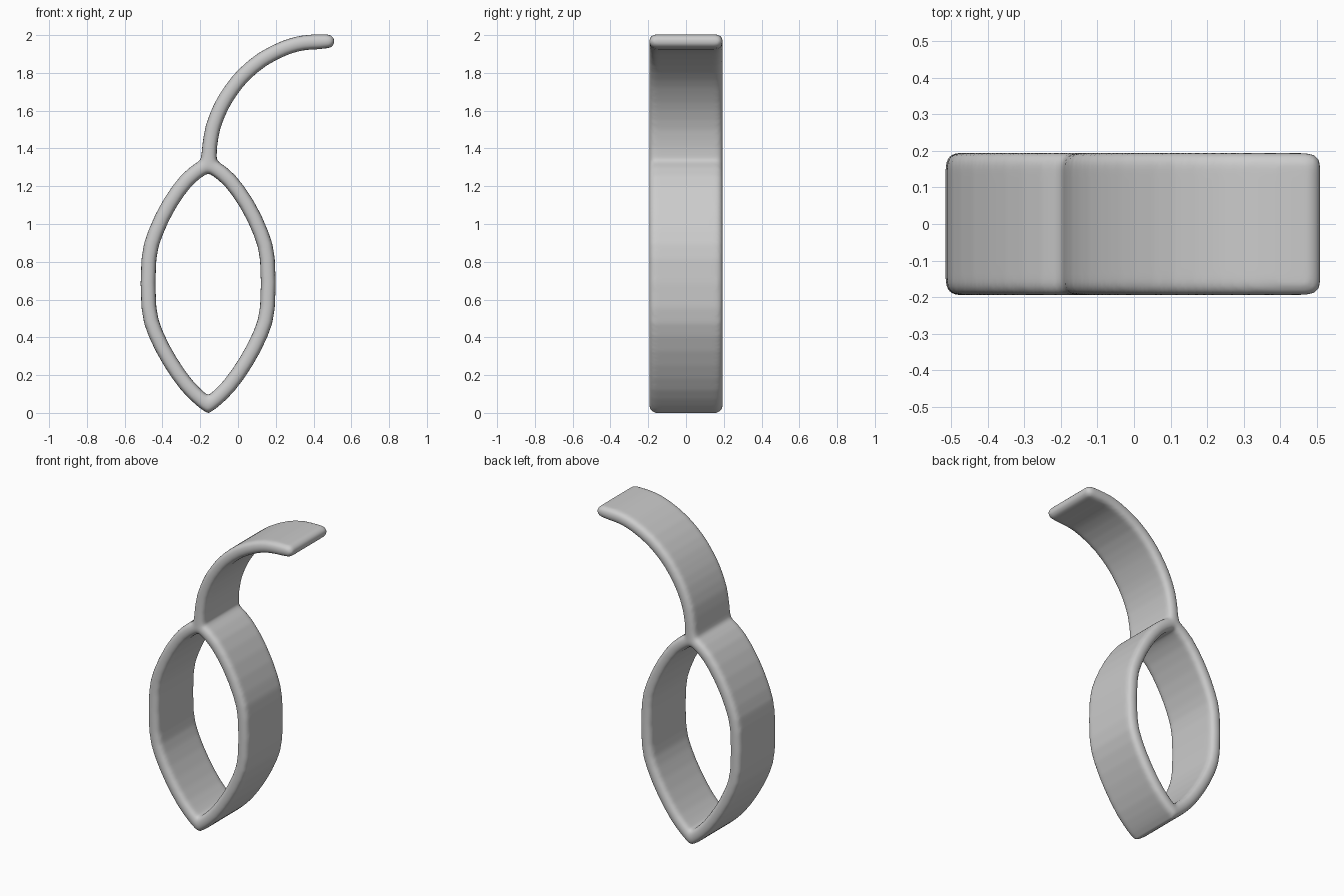
import bpy, bmesh, math
from mathutils import Vector

cube = bpy.data.objects.get("Cube")
if cube:
    bpy.data.objects.remove(cube, do_unlink=True)

HALF, DEPTH, ROUND = 0.039, 0.195, 0.034
CENTRE = -0.158

grey = bpy.data.materials.new("plain grey")
grey.use_nodes = True
grey.diffuse_color = (0.6, 0.6, 0.6, 1)
grey.node_tree.nodes["Principled BSDF"].inputs["Base Color"].default_value = (0.6, 0.6, 0.6, 1)


def section(half, depth, radius, steps=5):
    """Rounded rectangle as (thickness, depth) pairs."""
    pts = []
    for q, (sx, sy) in enumerate([(1, 1), (-1, 1), (-1, -1), (1, -1)]):
        for i in range(steps + 1):
            a = math.pi / 2 * (q + i / steps)
            pts.append((sx * (half - radius) + radius * math.cos(a),
                        sy * (depth - radius) + radius * math.sin(a)))
    return pts


def refine(points):
    """Add a softly curved midpoint between each pair of points."""
    out = []
    for i in range(len(points) - 1):
        p, a, b, q = (Vector(points[min(max(j, 0), len(points) - 1)])
                      for j in range(i - 1, i + 3))
        out += [a, (9 * (a + b) - p - q) / 16]
    return out + [Vector(points[-1])]


def sweep(bm, path, closed):
    """Sweep the section along (x, z, half, inset) points with mitred joints."""
    rings = []
    n = len(path)
    pos = [Vector((p[0], p[1])) for p in path]
    for i, (x, z, half, inset) in enumerate(path):
        a = pos[i - 1] if closed or i else pos[i]
        b = pos[(i + 1) % n] if closed or i < n - 1 else pos[i]
        before, after = (pos[i] - a).normalized(), (b - pos[i]).normalized()
        tangent = (before + after).normalized()
        normal = Vector((-tangent.y, tangent.x))
        mitre = 1 / max(0.72, tangent.dot(after if after.length else before))
        ring = section(half - inset, DEPTH - inset, max(ROUND - inset, 0.002))
        rings.append([bm.verts.new((x + normal.x * t * mitre, y, z + normal.y * t * mitre))
                      for t, y in ring])
    for i in range(n if closed else n - 1):
        r, s = rings[i], rings[(i + 1) % n]
        for j in range(len(r)):
            k = (j + 1) % len(r)
            bm.faces.new((r[j], r[k], s[k], s[j]))
    if not closed:
        bm.faces.new(rings[0])
        bm.faces.new(rings[-1])


bm = bmesh.new()

# Pointed oval band, mirrored about its own centre line
side = refine([(0, 0.043), (0.035, 0.069), (0.112, 0.145), (0.2, 0.27), (0.278, 0.42),
               (0.314, 0.56), (0.314, 0.81), (0.28, 0.95), (0.205, 1.105), (0.115, 1.23),
               (0.035, 1.295), (0, 1.308)])
right = [(CENTRE + x, z, HALF, 0) for x, z in side]
left = [(CENTRE - x, z, HALF, 0) for x, z in reversed(side[1:-1])]
sweep(bm, right + left, True)

# Curved stem, slightly flared at the oval, with a rounded free end
stem = [(CENTRE, 1.30, 0.056, 0), (-0.156, 1.335, 0.044, 0), (-0.153, 1.365, 0.040, 0)]
stem += [(x, z, HALF, 0) for x, z in refine(
    [(-0.150, 1.41), (-0.133, 1.51), (-0.09, 1.62), (-0.035, 1.71), (0.03, 1.789),
     (0.13, 1.872), (0.25, 1.933), (0.345, 1.959), (0.42, 1.964)])]
for k in range(5):
    a = math.pi / 2 * k / 4
    stem.append((0.473 + 0.037 * math.sin(a), 1.967, 0.036, 0.032 * (1 - math.cos(a))))
sweep(bm, stem, False)

bmesh.ops.recalc_face_normals(bm, faces=bm.faces)
mesh = bpy.data.meshes.new("looped_band")
bm.to_mesh(mesh)
bm.free()
mesh.materials.append(grey)
band = bpy.data.objects.new("looped_band", mesh)
bpy.context.collection.objects.link(band)

# Fuse the two strips and soften the joint
fuse = band.modifiers.new("fuse", "REMESH")
fuse.mode = "VOXEL"
fuse.voxel_size = 0.011
fuse.use_smooth_shade = True
soften = band.modifiers.new("soften", "SMOOTH")
soften.factor = 0.5
soften.iterations = 6
